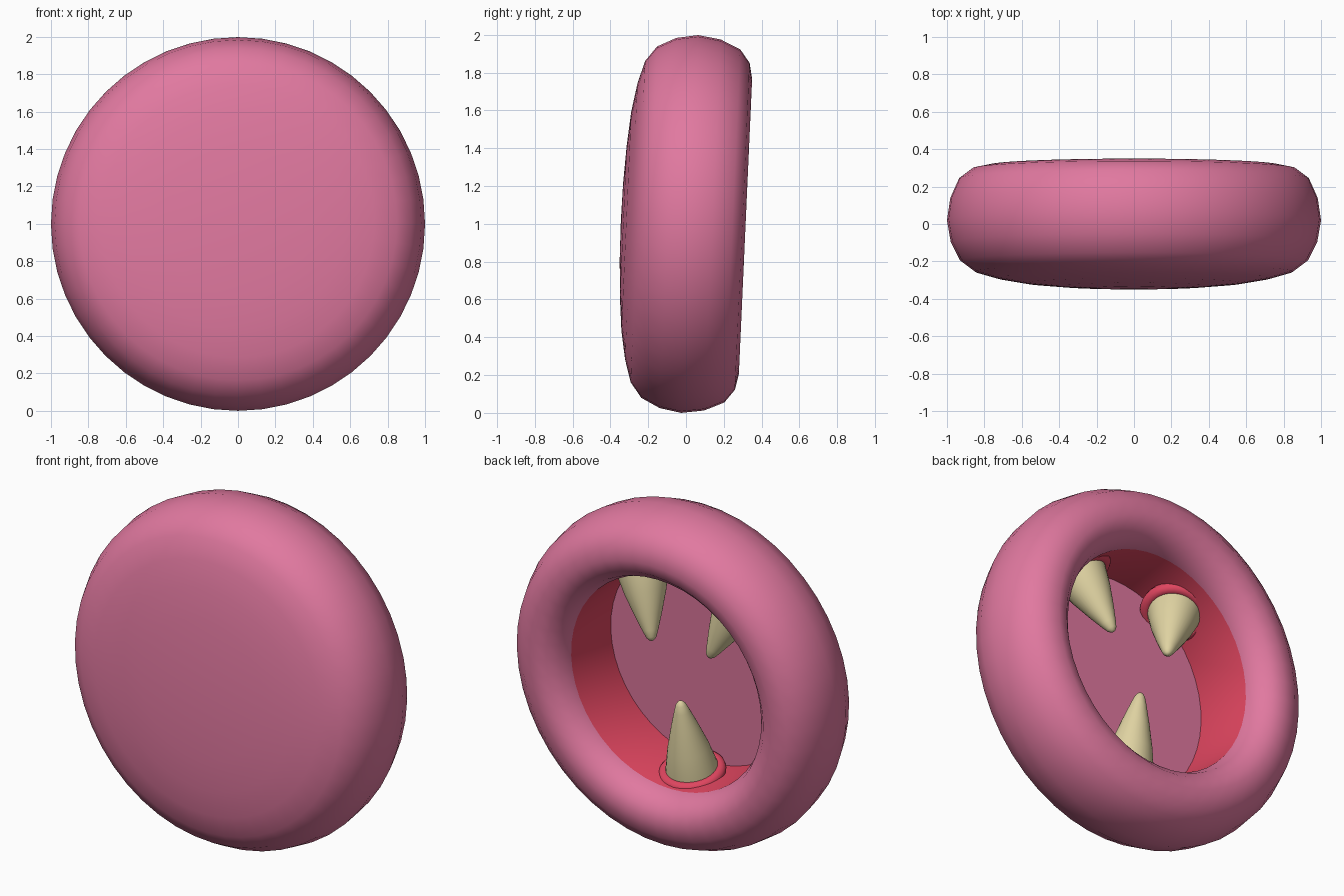
import bpy, bmesh, math
from mathutils import Vector, Matrix

if "Cube" in bpy.data.objects:
    bpy.data.objects.remove(bpy.data.objects["Cube"])

def material(name, rgb):
    m = bpy.data.materials.new(name)
    m.diffuse_color = (*rgb, 1.0)
    m.use_nodes = True
    m.node_tree.nodes["Principled BSDF"].inputs["Base Color"].default_value = m.diffuse_color
    return m

PINK = material("pink skin", (0.75, 0.19, 0.35))
RED = material("red gum", (0.74, 0.06, 0.115))
IVORY = material("ivory", (0.74, 0.65, 0.36))

def lathe(name, profile, segments, mats, red_span=None, closed=False):
    """Spin (axial, radius) points round local z; radius 0 makes a pole."""
    bm = bmesh.new()
    rings = []
    for a, r in profile:
        n = 1 if r == 0 else segments
        rings.append([bm.verts.new((r * math.cos(math.tau * i / segments),
                                    r * math.sin(math.tau * i / segments), a))
                      for i in range(n)])
    pairs = list(zip(rings, rings[1:]))
    if closed:
        pairs.append((rings[-1], rings[0]))
    for k, (p, q) in enumerate(pairs):
        for i in range(segments):
            j = (i + 1) % segments
            corners = [p[i % len(p)], p[j % len(p)], q[j % len(q)], q[i % len(q)]]
            face = bm.faces.new(list(dict.fromkeys(corners)))
            face.material_index = 1 if k == red_span else 0
    bmesh.ops.recalc_face_normals(bm, faces=bm.faces)
    mesh = bpy.data.meshes.new(name)
    bm.to_mesh(mesh)
    bm.free()
    for m in mats:
        mesh.materials.append(m)
    obj = bpy.data.objects.new(name, mesh)
    bpy.context.collection.objects.link(obj)
    bpy.ops.object.select_all(action='DESELECT')
    obj.select_set(True)
    bpy.context.view_layer.objects.active = obj
    bpy.ops.object.shade_smooth_by_angle(angle=math.radians(40))
    return obj

def place(obj, origin, direction):
    rot = Vector(direction).to_track_quat('Z', 'Y').to_matrix().to_4x4()
    obj.matrix_world = Matrix.Translation(origin) @ rot

# Round mouth: domed front, fat rounded lip, red inner wall, pink floor
body_profile = [(-0.345, 0), (-0.342, 0.2), (-0.332, 0.4), (-0.316, 0.58),
                (-0.29, 0.73), (-0.255, 0.85), (-0.195, 0.93), (-0.095, 0.98),
                (0.02, 1.0), (0.14, 0.982), (0.245, 0.935), (0.298, 0.865),
                (0.315, 0.78), (0.293, 0.71), (0.24, 0.66), (0.17, 0.632),
                (-0.2, 0.632), (-0.2, 0)]
body = lathe("round_mouth", body_profile, 48, [PINK, RED], red_span=15)
place(body, (0, 0, 1), (0, 1, -0.045))

# Teeth with a gum ring round each base: (base, tip)
teeth = {"lower": ((0, -0.06, 0.39), (0, 0.055, 0.85)),
         "upper_right": ((0.33, -0.06, 1.515), (0.186, 0.053, 1.152)),
         "upper_left": ((-0.33, -0.06, 1.515), (-0.186, 0.053, 1.152))}
tooth_shape = [(-0.06, 0), (-0.06, 0.15), (0, 0.148), (0.35, 0.113), (0.65, 0.073),
               (0.86, 0.042), (0.95, 0.027), (0.985, 0.014), (1, 0)]
ring_shape = [(0.034 * math.sin(math.tau * i / 12), 0.15 + 0.034 * math.cos(math.tau * i / 12))
              for i in range(12)]
for side, (base, tip) in teeth.items():
    axis = Vector(tip) - Vector(base)
    tooth = lathe(side + "_tooth", [(a * axis.length, r) for a, r in tooth_shape], 32, [IVORY])
    place(tooth, base, axis)
    ring = lathe(side + "_gum_ring", ring_shape, 32, [RED], closed=True)
    place(ring, base, axis)
